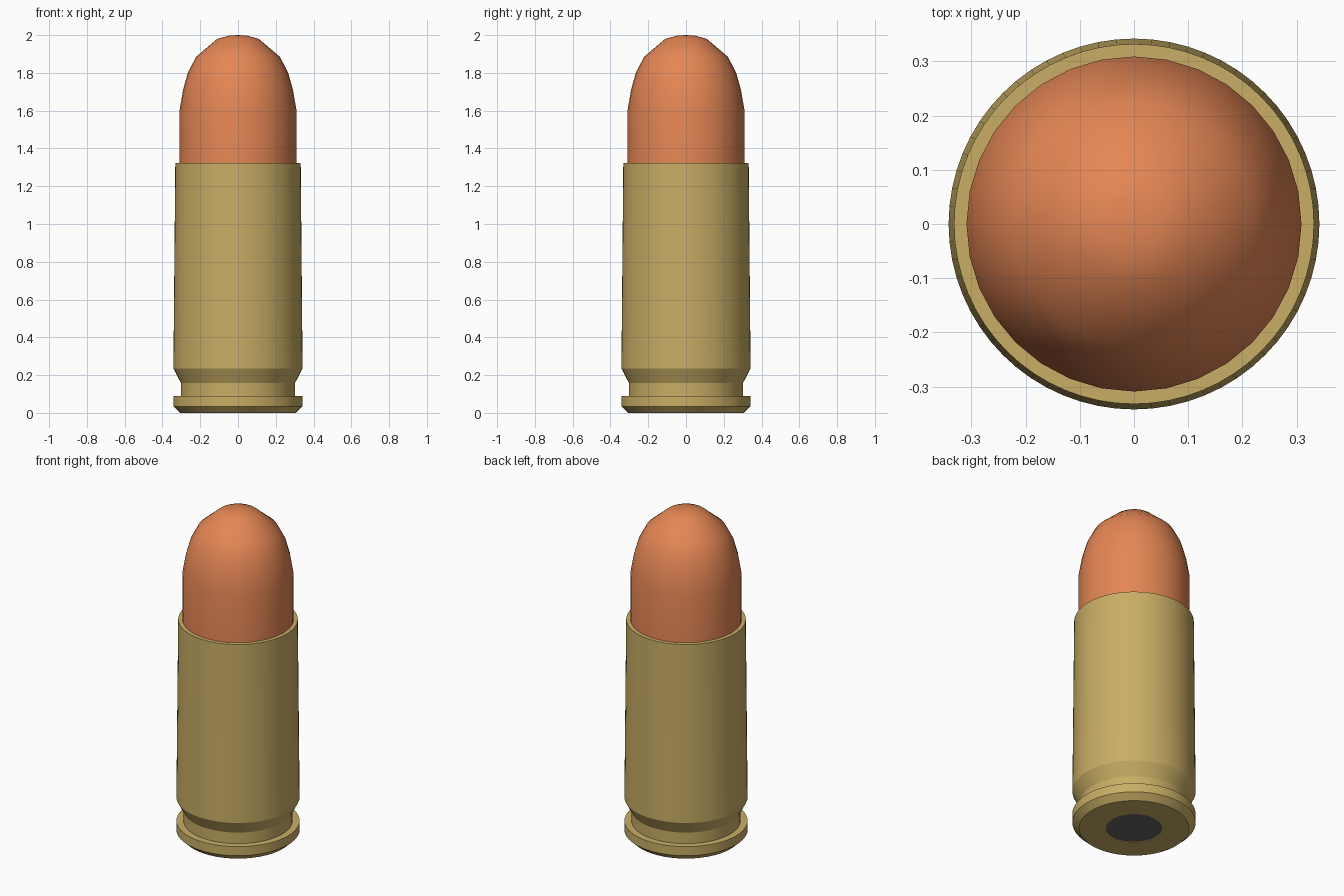
import bpy, math

if "Cube" in bpy.data.objects:
    bpy.data.objects.remove(bpy.data.objects["Cube"])


def lathe(name, profile, sides, color=None, angle=30):
    """Revolve an (r, z) profile listed from bottom to top around z."""
    verts, rings, faces = [], [], []
    for r, z in profile:
        start = len(verts)
        if r == 0:
            verts.append((0, 0, z))
            rings.append([start] * sides)
        else:
            for i in range(sides):
                a = 2 * math.pi * i / sides
                verts.append((r * math.cos(a), r * math.sin(a), z))
            rings.append(list(range(start, start + sides)))
    for low, high in zip(rings, rings[1:]):
        for i in range(sides):
            j = (i + 1) % sides
            quad = (low[i], low[j], high[j], high[i])
            faces.append(tuple(dict.fromkeys(quad)))
    mesh = bpy.data.meshes.new(name)
    mesh.from_pydata(verts, [], faces)
    mesh.update()
    obj = bpy.data.objects.new(name, mesh)
    bpy.context.collection.objects.link(obj)
    if color:
        mat = bpy.data.materials.new(name + "_material")
        mat.diffuse_color = color
        mat.use_nodes = True
        mat.node_tree.nodes["Principled BSDF"].inputs["Base Color"].default_value = mat.diffuse_color
        mesh.materials.append(mat)
    bpy.ops.object.select_all(action='DESELECT')
    obj.select_set(True)
    bpy.context.view_layer.objects.active = obj
    bpy.ops.object.shade_smooth_by_angle(angle=math.radians(angle))
    return obj


# Brass case: base, chamfered rim, extractor groove, tapered wall and mouth
lathe("case", [
    (0.155, 0.008), (0.155, 0.0), (0.305, 0.0), (0.342, 0.035),
    (0.342, 0.09), (0.302, 0.09), (0.302, 0.158), (0.342, 0.235),
    (0.332, 1.323), (0.306, 1.323), (0.306, 1.2),
], 64, (0.58, 0.42, 0.13, 1), 20)

# Copper bullet with rounded nose, seated in the mouth
lathe("bullet", [
    (0, 1.2), (0.309, 1.2), (0.309, 1.605), (0.291, 1.71),
    (0.266, 1.8), (0.222, 1.885), (0.11, 1.98), (0.05, 1.997), (0, 2.0),
], 32, (0.78, 0.24, 0.09, 1), 40)

# Primer cup in the centre of the base
lathe("primer", [(0, 0.003), (0.155, 0.003), (0.155, 0.06), (0, 0.06)], 32,
      (0.13, 0.13, 0.13, 1))
